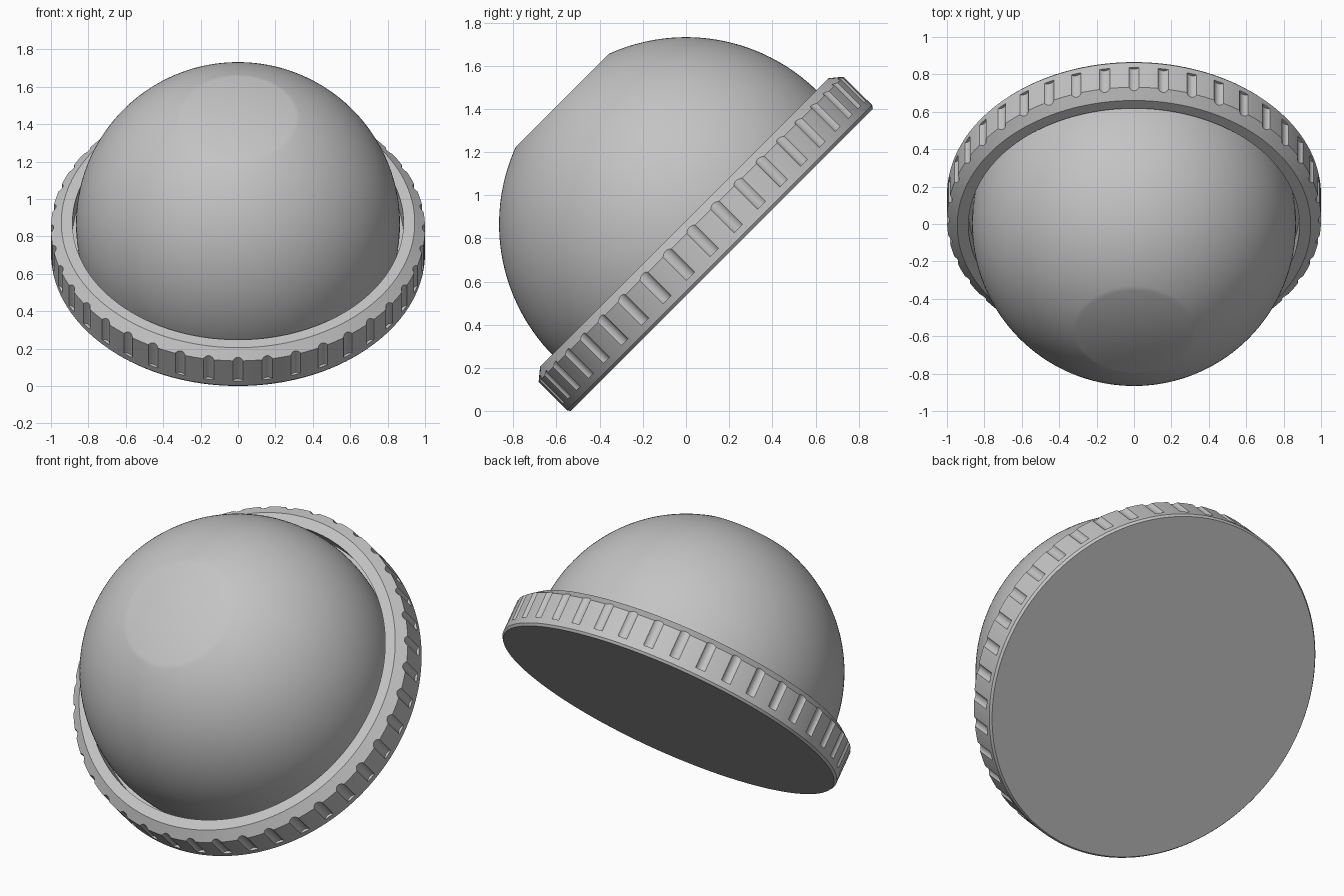
import bpy
import bmesh
from math import sin, cos, radians, pi, tau, asin
from mathutils import Matrix

cube = bpy.data.objects.get("Cube")
if cube:
    bpy.data.objects.remove(cube, do_unlink=True)

TILT = radians(45)
CENTRE = (0, 0, 0.866)
RADIUS = 0.866      # dome
FLAT = 0.81         # height of the flat cut on the dome
GROOVES = 40

grey = bpy.data.materials.new("plain grey")
grey.use_nodes = True
colour = (0.55, 0.55, 0.55, 1)
grey.diffuse_color = colour
grey.node_tree.nodes["Principled BSDF"].inputs["Base Color"].default_value = colour


def make_object(name, bm):
    """Turn a bmesh into a tilted grey object."""
    bmesh.ops.recalc_face_normals(bm, faces=bm.faces)
    mesh = bpy.data.meshes.new(name)
    bm.to_mesh(mesh)
    bm.free()
    mesh.materials.append(grey)
    obj = bpy.data.objects.new(name, mesh)
    bpy.context.collection.objects.link(obj)
    obj.location = CENTRE
    obj.rotation_euler = (TILT, 0, 0)
    return obj


def revolve(name, profile, steps=160):
    """Close a (radius, height) outline into a solid of revolution with flat caps."""
    bm = bmesh.new()
    rings = [[bm.verts.new((r * cos(tau * i / steps), r * sin(tau * i / steps), z))
              for i in range(steps)] for r, z in profile]
    for low, high in zip(rings, rings[1:]):
        for i in range(steps):
            j = (i + 1) % steps
            bm.faces.new((low[i], low[j], high[j], high[i]))
    bm.faces.new(rings[0])
    bm.faces.new(rings[-1])
    return make_object(name, bm)


def select_only(obj):
    bpy.ops.object.select_all(action='DESELECT')
    obj.select_set(True)
    bpy.context.view_layer.objects.active = obj


# Dome with a flat cut on its pole
low, high = asin(-0.15 / RADIUS), asin(FLAT / RADIUS)
arc = [low + (high - low) * i / 48 for i in range(49)]
dome = revolve("dome", [(RADIUS * cos(a), RADIUS * sin(a)) for a in arc])

# Base ring with solid underside, bevelled rim and a recess around the dome
base = revolve("base_ring", [
    (0.99, -0.234), (1.0, -0.22), (1.0, -0.034), (0.945, 0.011),
    (0.885, 0.011), (0.885, -0.1)])

# Shallow grip grooves around the rim
bm = bmesh.new()
for i in range(GROOVES):
    place = Matrix.Rotation(tau * i / GROOVES, 4, 'Z') @ Matrix.Translation((1.02, 0, -0.035))
    bmesh.ops.create_cone(bm, cap_ends=True, segments=24, radius1=0.035,
                          radius2=0.035, depth=0.3, matrix=place)
cutter = make_object("groove_cutter", bm)
cutter.hide_render = True

bpy.context.view_layer.update()
cut = base.modifiers.new("grooves", 'BOOLEAN')
cut.operation = 'DIFFERENCE'
cut.solver = 'EXACT'
cut.object = cutter
select_only(base)
bpy.ops.object.modifier_apply(modifier=cut.name)
bpy.data.objects.remove(cutter, do_unlink=True)

for obj in (dome, base):
    select_only(obj)
    bpy.ops.object.shade_smooth_by_angle(angle=pi / 7)
